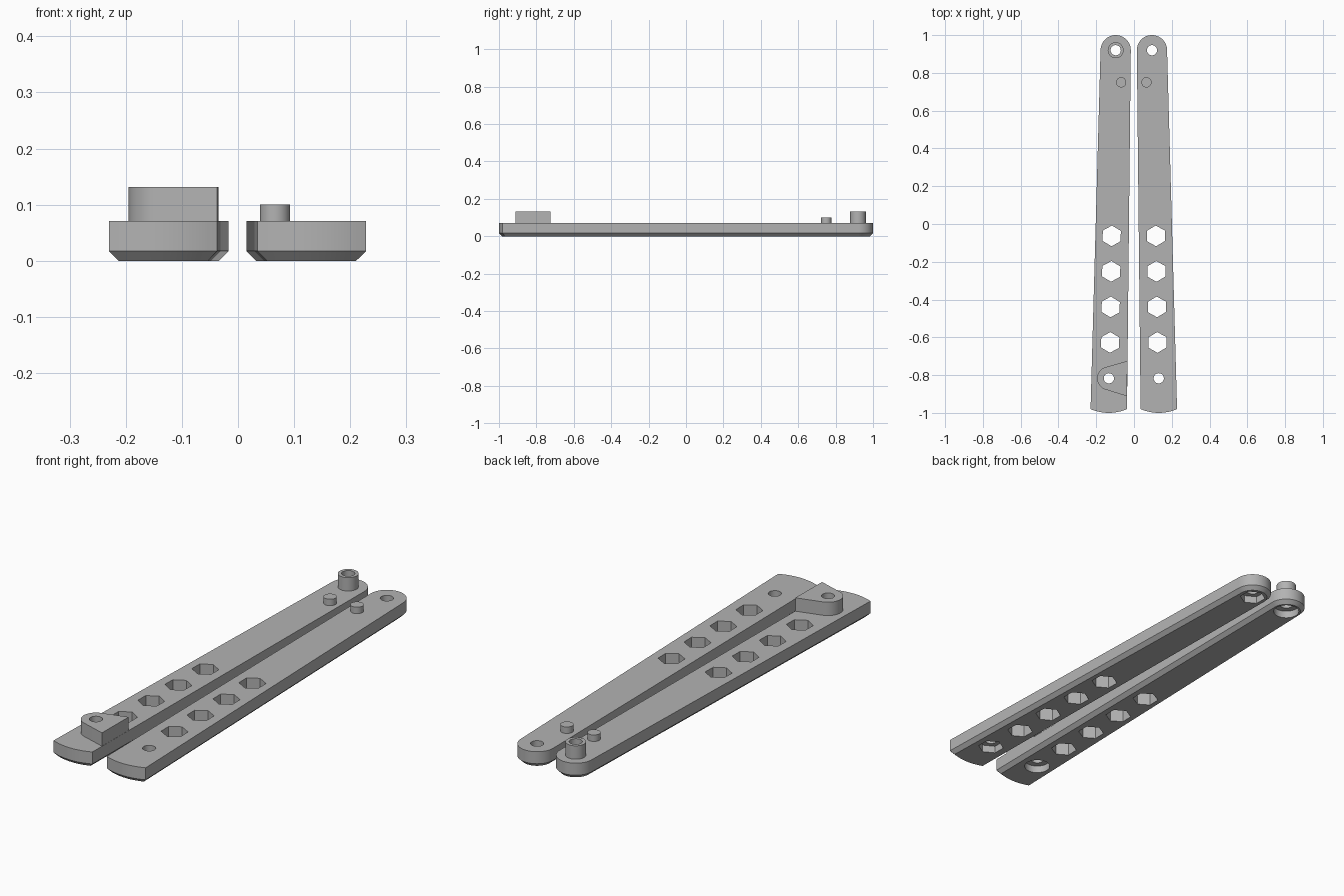
import bpy, bmesh
from math import sin, cos, pi, radians

cube = bpy.data.objects.get("Cube")
if cube:
    bpy.data.objects.remove(cube, do_unlink=True)

grey = bpy.data.materials.new("matte grey")
grey.use_nodes = True
GREY = (0.45, 0.45, 0.45, 1)
grey.diffuse_color = GREY
grey.node_tree.nodes["Principled BSDF"].inputs["Base Color"].default_value = GREY

TOP = 0.071       # upper face of the handles
CHAMFER = 0.017
TILT = 0.02       # lean of each handle axis
SHIFT = -0.001


def arc(cx, cy, r, start, end, n):
    return [(cx + r * cos(radians(start + (end - start) * i / n)),
             cy + r * sin(radians(start + (end - start) * i / n))) for i in range(n + 1)]


def prism(name, outline, z0, z1, chamfer=0):
    """Extrude an outline upward, optionally chamfering its lower rim."""
    bm = bmesh.new()
    base = bm.faces.new([bm.verts.new((x, y, z0)) for x, y in outline])
    rim = list(base.edges)
    top = bmesh.ops.extrude_face_region(bm, geom=[base], use_keep_orig=True)["geom"]
    for v in top:
        if isinstance(v, bmesh.types.BMVert):
            v.co.z = z1
    bmesh.ops.recalc_face_normals(bm, faces=bm.faces)
    if chamfer:
        bmesh.ops.bevel(bm, geom=rim, offset=chamfer, segments=1,
                        affect='EDGES', profile=0.5)
    mesh = bpy.data.meshes.new(name)
    bm.to_mesh(mesh)
    bm.free()
    mesh.materials.append(grey)
    obj = bpy.data.objects.new(name, mesh)
    bpy.context.collection.objects.link(obj)
    return obj


def activate(obj):
    bpy.ops.object.select_all(action='DESELECT')
    obj.select_set(True)
    bpy.context.view_layer.objects.active = obj


def circle(x, y, r):
    return arc(x, y, r, 0, 360, 40)[:-1]


def hexagon(x, y, r, turn):
    return arc(x, y, r, 90 + turn, 450 + turn, 6)[:-1]


def cut(obj, outline, z0, z1):
    cutter = prism("cutter", outline, z0, z1)
    cutter.hide_render = True
    mod = obj.modifiers.new("cut", 'BOOLEAN')
    mod.operation = 'DIFFERENCE'
    mod.solver = 'EXACT'
    mod.object = cutter
    activate(obj)
    bpy.ops.object.modifier_apply(modifier=mod.name)
    bpy.data.objects.remove(cutter, do_unlink=True)


def finish(obj):
    activate(obj)
    bpy.ops.object.shade_smooth_by_angle(angle=radians(30))


PIVOT = (0.096, 0.92)      # hole at the rounded end
LATCH = (0.132, -0.817)    # hole at the wide end
PIN = (0.067, 0.75)
HOLE, RECESS = 0.027, 0.055

for side, s in (("left", 1), ("right", -1)):
    def place(points):
        return [(s * x + SHIFT, y) for x, y in points]

    # Tapered handle with a round end and a gently bowed wide end
    bow = [(0.036 + 0.193 * t / 12,
            -0.98 - 0.02 * (1 - (t / 6 - 1) ** 2)) for t in range(13)]
    outline = arc(*PIVOT, 0.08, 1, 179, 36) + bow
    handle = prism(side + "_handle", place(outline), 0, TOP, CHAMFER)

    # Row of hexagonal windows
    for i in range(4):
        y = -0.063 - 0.188 * i
        x = 0.117 + 0.0027 * i
        cut(handle, place(hexagon(x, y, RECESS, math_turn := -TILT * 180 / pi * -1)), -0.1, 0.2)

    # Screw holes, with nut recesses on the left and screw head recesses on the right
    for x, y in (PIVOT, LATCH):
        cut(handle, place(circle(x, y, HOLE)), -0.1, 0.2)
        recess = hexagon(x, y, RECESS, TILT * 180 / pi) if s > 0 else circle(x, y, RECESS)
        cut(handle, place(recess), -0.1, 0.033)
    finish(handle)

    # Stop pin
    finish(prism(side + "_stop_pin", place(circle(*PIN, HOLE)), TOP - 0.005, 0.1))

    if s < 0:
        # Hollow pivot post at the rounded end
        post = prism("pivot_post", place(circle(*PIVOT, 0.042)), TOP - 0.001, 0.131)
        cut(post, place(circle(*PIVOT, HOLE)), -0.1, 0.2)
        finish(post)

        # Spacer flaring from the wide-end hole to the inner edge
        flare = arc(*LATCH, 0.062, -74, 74, 24) + [(0.034, -0.725), (0.036, -0.912)]
        spacer = prism("end_spacer", place(flare), TOP - 0.001, 0.131)
        cut(spacer, place(circle(*LATCH, HOLE)), -0.1, 0.2)
        finish(spacer)
